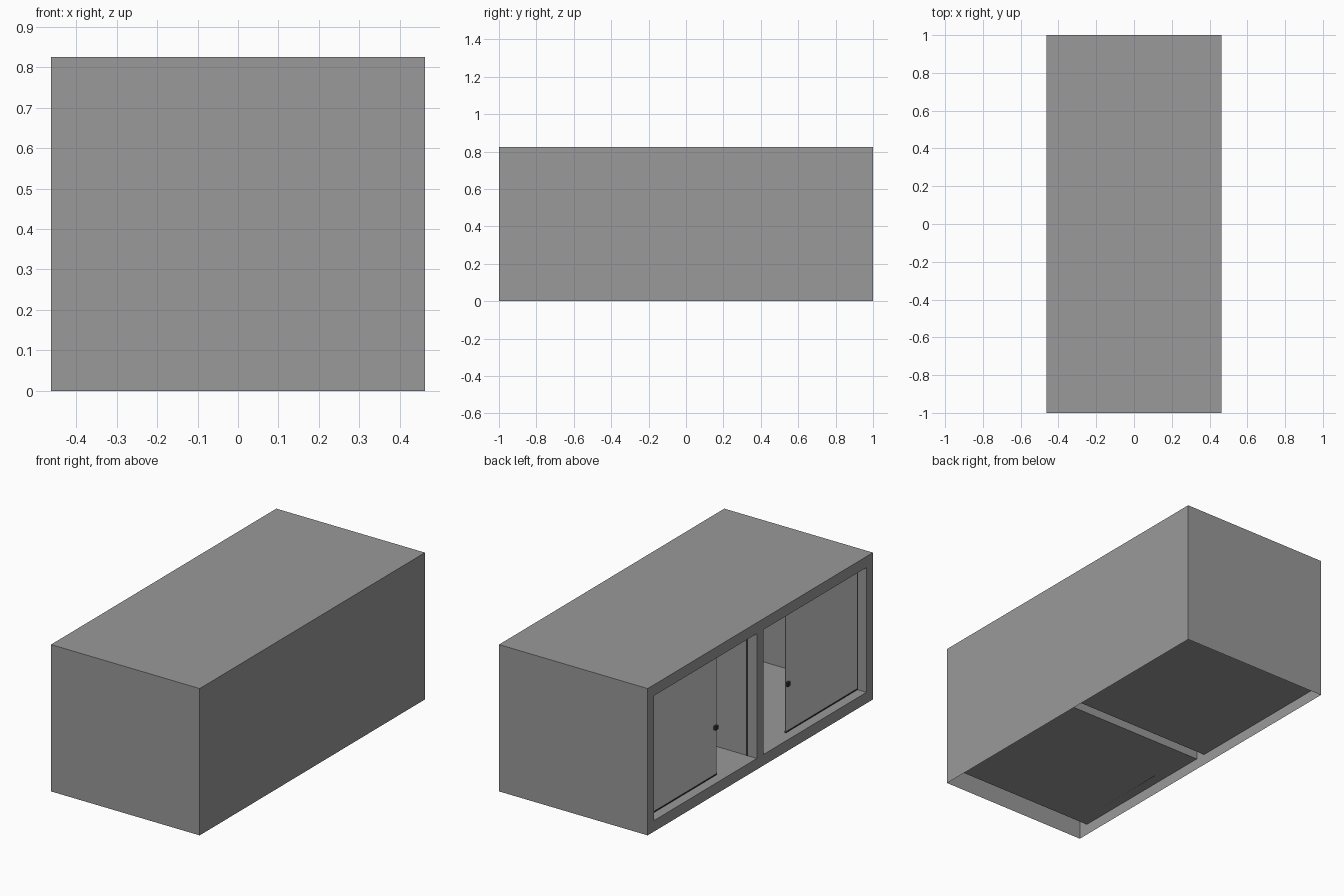
import bpy, bmesh
from mathutils import Vector

if "Cube" in bpy.data.objects:
    bpy.data.objects.remove(bpy.data.objects["Cube"])

X, Y, H = 0.462, 1.0, 0.825         # half depth, half length, height
Y_IN, Y_OUT = 0.03, 0.942           # opening limits, mirrored in y
Z_LO, Z_HI = 0.062, 0.763
DOOR_X, DOOR_EDGE = -0.404, 0.307   # door front plane and its free edge


def material(name, value):
    mat = bpy.data.materials.new(name)
    mat.diffuse_color = (value, value, value, 1)
    mat.use_nodes = True
    mat.node_tree.nodes["Principled BSDF"].inputs["Base Color"].default_value = mat.diffuse_color
    return mat


SHELL = material("dark_grey", 0.32)
TRIM = material("near_black", 0.03)


def add_object(name, bm, mat=None):
    mesh = bpy.data.meshes.new(name)
    bm.to_mesh(mesh)
    bm.free()
    if mat:
        mesh.materials.append(mat)
    obj = bpy.data.objects.new(name, mesh)
    bpy.context.collection.objects.link(obj)
    return obj


def box(name, lo, hi, mat):
    lo, hi = Vector(lo), Vector(hi)
    bm = bmesh.new()
    bmesh.ops.create_cube(bm, size=1)
    size, mid = hi - lo, (lo + hi) / 2
    for v in bm.verts:
        v.co = Vector(a * b for a, b in zip(v.co, size)) + mid
    return add_object(name, bm, mat)


# Cabinet shell: open underneath, two compartments pushed in from the -x side
bm = bmesh.new()
bmesh.ops.create_cube(bm, size=1)
for v in bm.verts:
    v.co = Vector((v.co.x * 2 * X, v.co.y * 2 * Y, (v.co.z + 0.5) * H))
bm.normal_update()
bmesh.ops.delete(bm, geom=[f for f in bm.faces if f.normal.z < -0.9], context='FACES_ONLY')

cuts = [((0, y, 0), (0, 1, 0)) for y in (-Y_OUT, -Y_IN, Y_IN, Y_OUT)]
cuts += [((0, 0, z), (0, 0, 1)) for z in (Z_LO, Z_HI)]
for co, no in cuts:
    faces = [f for f in bm.faces if f.normal.x < -0.9]
    edges = {e for f in faces for e in f.edges}
    verts = {v for f in faces for v in f.verts}
    bmesh.ops.bisect_plane(bm, geom=faces + list(edges) + list(verts),
                           plane_co=co, plane_no=no, dist=1e-5)
    bm.normal_update()

openings = []
for f in bm.faces:
    c = f.calc_center_median()
    if f.normal.x < -0.9 and Y_IN < abs(c.y) < Y_OUT and Z_LO < c.z < Z_HI:
        openings.append(f)
pushed = bmesh.ops.extrude_discrete_faces(bm, faces=openings)['faces']
for f in pushed:
    for v in f.verts:
        v.co.x = 0.395
add_object("cabinet_shell", bm, SHELL)

# Sliding doors, knobs and thin runners, mirrored about the centre divider
for side, s in (("left", 1), ("right", -1)):
    def part(name, x0, x1, y0, y1, z0, z1, mat=TRIM):
        ya, yb = sorted((s * y0, s * y1))
        box(f"{side}_{name}", (x0, ya, z0), (x1, yb, z1), mat)

    R0, R1 = DOOR_X - 0.003, DOOR_X + 0.007
    part("sliding_door", DOOR_X, DOOR_X + 0.004, DOOR_EDGE, Y_OUT, Z_LO + 0.004, Z_HI - 0.004, None)
    part("door_knob", DOOR_X - 0.014, DOOR_X, DOOR_EDGE + 0.002, DOOR_EDGE + 0.024, 0.322, 0.344)
    part("inner_jamb_runner", R0, R1, Y_IN, Y_IN + 0.003, Z_LO, Z_HI)
    part("outer_jamb_runner", R0, R1, Y_OUT - 0.003, Y_OUT, Z_LO, Z_HI)
    part("bottom_runner", R0, R1, DOOR_EDGE, Y_OUT, Z_LO, Z_LO + 0.005)
    part("top_runner", R0, R1, DOOR_EDGE, Y_OUT, Z_HI - 0.005, Z_HI)
